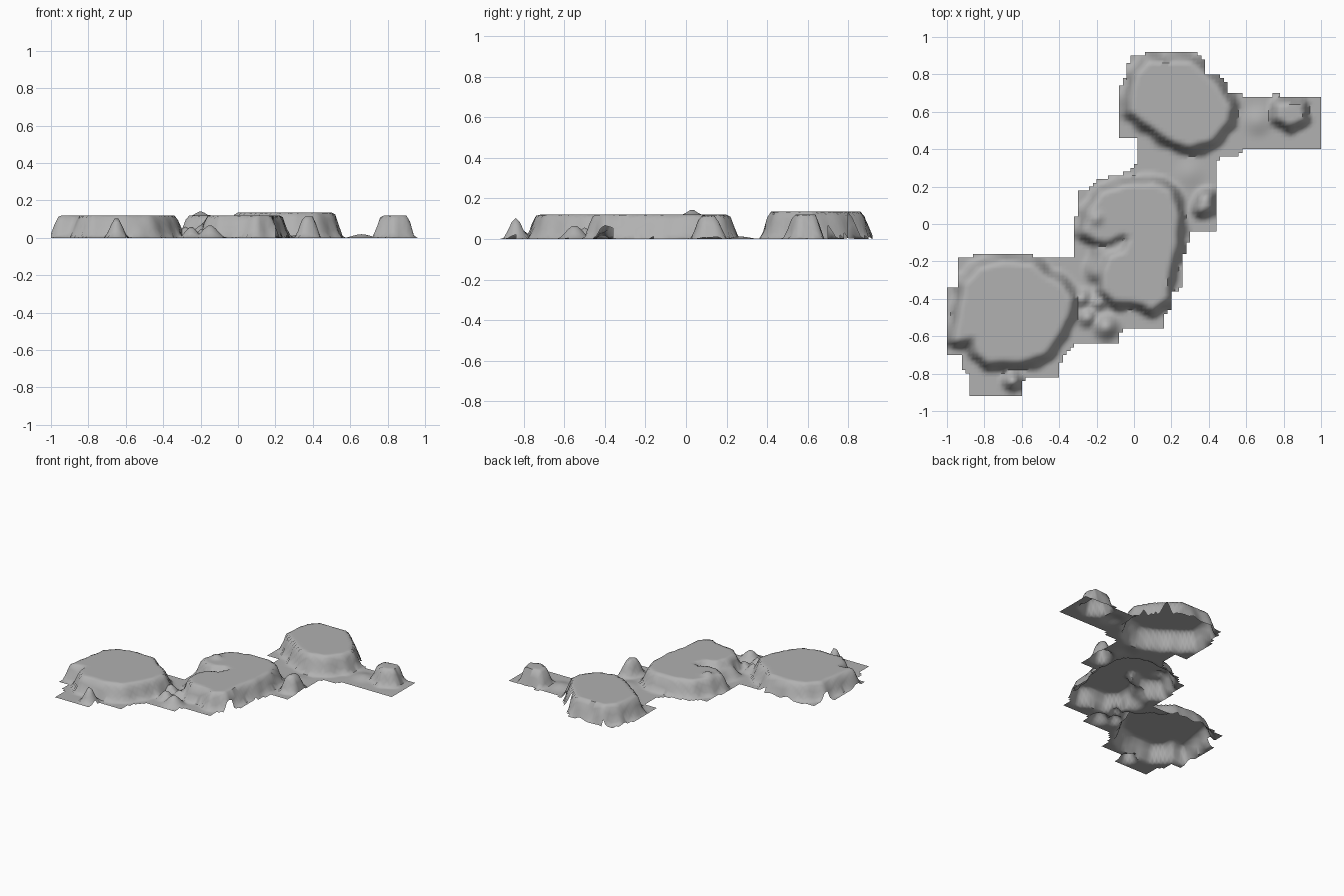
import bpy, bmesh, math

STEP = 0.02      # grid spacing of the terrain sheet

# Stepped footprint of the sheet
OUTLINE = [(-.08, .46), (-.08, .72), (-.04, .8), (-.02, .9), (.04, .9), (.08, .92), (.34, .92),
           (.38, .88), (.38, .8), (.46, .8), (.5, .74), (.5, .7), (.58, .7), (.6, .68), (.72, .68),
           (.76, .71), (.78, .68), (1, .68), (1, .4), (.6, .4), (.56, .37), (.48, .37), (.44, .34),
           (.44, -.03), (.3, -.03), (.28, -.15), (.26, -.17), (.26, -.34), (.2, -.37), (.2, -.46),
           (.17, -.48), (.17, -.55), (-.04, -.55), (-.08, -.58), (-.08, -.64), (-.32, -.64),
           (-.38, -.72), (-.41, -.77), (-.41, -.82), (-.57, -.82), (-.6, -.85), (-.6, -.92),
           (-.88, -.92), (-.88, -.8), (-.91, -.78), (-.91, -.7), (-1, -.7), (-1, -.34), (-.94, -.33),
           (-.94, -.18), (-.87, -.18), (-.82, -.15), (-.54, -.15), (-.54, -.18), (-.32, -.18),
           (-.32, .03), (-.29, .07), (-.29, .18), (-.24, .19), (-.18, .24), (-.1, .26), (-.02, .28),
           (.02, .32), (.02, .46)]

# Plateaus: height, slope width, top rim
PLATEAUS = [
    (.135, .065, [(-.01, .6), (.0, .72), (.02, .8), (.08, .86), (.3, .86), (.36, .81), (.45, .72),
                  (.51, .62), (.49, .54), (.41, .45), (.3, .42), (.2, .45), (.1, .52), (.03, .57)]),
    (.12, .06, [(-.26, -.04), (-.24, .06), (-.17, .16), (-.05, .2), (.1, .21), (.19, .17),
                (.23, .05), (.22, -.1), (.18, -.26), (.17, -.4), (.1, -.45), (.05, -.42),
                (-.02, -.41), (-.1, -.41), (-.16, -.35), (-.16, -.25), (-.13, -.18), (-.05, -.15),
                (-.01, -.07), (-.06, -.05), (-.14, -.09), (-.2, -.08)]),
    (.075, .1, [(-.16, -.14), (-.05, -.07), (-.05, -.22), (-.18, -.26)]),
    (.12, .065, [(-.95, -.62), (-.92, -.45), (-.9, -.32), (-.82, -.24), (-.7, -.21), (-.55, -.22),
                 (-.48, -.28), (-.38, -.34), (-.34, -.4), (-.36, -.5), (-.42, -.61), (-.48, -.69),
                 (-.6, -.73), (-.78, -.73), (-.83, -.69), (-.85, -.6)]),
    (.12, .05, [(.77, .57), (.77, .63), (.89, .64), (.9, .56), (.83, .53)]),
    (.115, .06, [(.36, .08), (.37, .14), (.39, .14), (.4, .09)]),
]

# Small mounds: x, y, radius, height
MOUNDS = [(-.65, -.84, .07, .11), (-.25, -.5, .07, .06), (-.15, -.55, .09, .07),
          (-.19, -.42, .06, .05), (-.28, -.4, .07, .06), (.66, .55, .1, .02),
          (.33, .86, .06, .05), (.3, .27, .1, .012)]
PEAK = (-.2, .03, .05, .025)     # extra knob on top of the middle plateau


def inside(x, y, poly):
    hit = False
    for (ax, ay), (bx, by) in zip(poly, poly[1:] + poly[:1]):
        if (ay > y) != (by > y) and x < (bx - ax) * (y - ay) / (by - ay) + ax:
            hit = not hit
    return hit


def distance(x, y, poly):
    best = 9
    for (ax, ay), (bx, by) in zip(poly, poly[1:] + poly[:1]):
        dx, dy = bx - ax, by - ay
        t = max(0, min(1, ((x - ax) * dx + (y - ay) * dy) / (dx * dx + dy * dy)))
        best = min(best, math.hypot(x - ax - t * dx, y - ay - t * dy))
    return best


def falloff(t):
    t = max(0, min(1, t))
    return 1 - t * t * (3 - 2 * t)


def mound(x, y, m):
    return m[3] * falloff(math.hypot(x - m[0], y - m[1]) / m[2])


def height(x, y):
    z = max(mound(x, y, m) for m in MOUNDS)
    for top, width, rim in PLATEAUS:
        # wavy slope feet give the eroded gullies
        w = width * (1 + .22 * math.sin(38 * x + 9 * y) * math.cos(33 * y - 7 * x))
        d = 0 if inside(x, y, rim) else distance(x, y, rim)
        z = max(z, top * falloff(d / w))
    return z + mound(x, y, PEAK)


# Terrain sheet: keep the grid cells inside the footprint and lift them
bm = bmesh.new()
verts = {}


def corner(i, j):
    if (i, j) not in verts:
        x, y = i * STEP, j * STEP
        verts[i, j] = bm.verts.new((x, y, height(x, y)))
    return verts[i, j]


n = round(1 / STEP)
for i in range(-n, n):
    for j in range(-n, n):
        if inside((i + .5) * STEP, (j + .5) * STEP, OUTLINE):
            bm.faces.new([corner(i, j), corner(i + 1, j), corner(i + 1, j + 1), corner(i, j + 1)])

mesh = bpy.data.meshes.new("terrain_plateaus")
bm.to_mesh(mesh)
bm.free()

# Darker stone grey
stone = bpy.data.materials.new("stone_grey")
stone.diffuse_color = (.44, .44, .44, 1)
mesh.materials.append(stone)

terrain = bpy.data.objects.new("terrain_plateaus", mesh)
bpy.context.collection.objects.link(terrain)
bpy.context.view_layer.objects.active = terrain
terrain.select_set(True)
bpy.ops.object.shade_smooth_by_angle(angle=math.radians(60))
